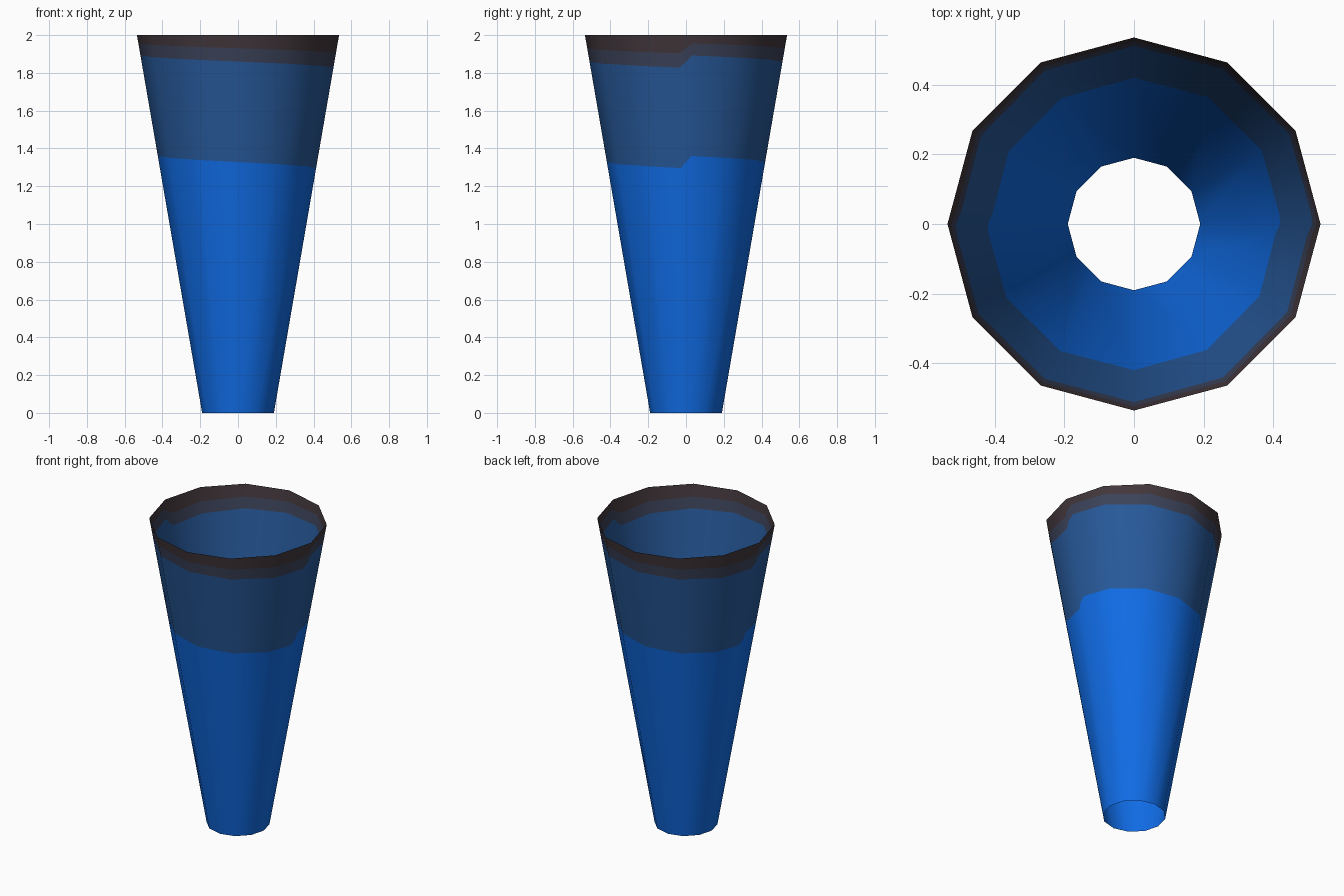
import bpy, bmesh, math
from mathutils import Vector

if "Cube" in bpy.data.objects:
    bpy.data.objects.remove(bpy.data.objects["Cube"])

SIDES, HEIGHT, R_BOTTOM, R_TOP = 12, 2.0, 0.19, 0.535
STEP = 0.13  # half width of the step in the bands, in units of one side


def srgb(r, g, b):
    lin = lambda c: c / 12.92 if c <= 0.04045 else ((c + 0.055) / 1.055) ** 2.4
    return (lin(r / 255), lin(g / 255), lin(b / 255), 1.0)


def rim_point(k):
    a = 2 * math.pi * k / SIDES
    return Vector((math.cos(a), math.sin(a), 0))


def direction(u):
    # point on the twelve-sided outline, u counted in sides
    k = math.floor(u)
    return rim_point(k).lerp(rim_point(k + 1), u - k)


def slant(u):
    # band edges fall along each half turn, then step back up
    h = u % 6
    if h < STEP / 2 or h > 6 - STEP / 2:
        return 0.0
    return 0.032 - 0.064 * (h - STEP) / (6 - 2 * STEP)


# Columns: the twelve corners plus the ends of both steps
columns = sorted([float(i) for i in range(SIDES)] +
                 [STEP, 6 - STEP, 6 + STEP, SIDES - STEP])

# Tapered open tube, cut into rows along the band edges
bm = bmesh.new()
grid, normals = [], []
slope = (R_TOP - R_BOTTOM) / HEIGHT
for u in columns:
    d = direction(u)
    a = 2 * math.pi * u / SIDES
    s = slant(u)
    col = []
    for z in (0, 1.328 + s, 1.86 + s, 1.93 + s * 0.8, HEIGHT):
        r = R_BOTTOM + slope * z
        col.append(bm.verts.new((d.x * r, d.y * r, z)))
        normals.append(Vector((math.cos(a), math.sin(a), -slope)).normalized())
    grid.append(col)
for i, col in enumerate(grid):
    nxt = grid[(i + 1) % len(grid)]
    for j in range(4):
        f = bm.faces.new((col[j], nxt[j], nxt[j + 1], col[j + 1]))
        f.material_index = j
        f.smooth = True

mesh = bpy.data.meshes.new("tapered_tube")
bm.to_mesh(mesh)
bm.free()
mesh.normals_split_custom_set_from_vertices(normals)

# Band colours from bottom to top
for name, rgb in (("bright blue", (16, 108, 230)), ("dull blue", (39, 89, 154)),
                  ("slate", (60, 67, 90)), ("dark brown", (66, 55, 60))):
    mat = bpy.data.materials.new(name)
    mat.diffuse_color = srgb(*rgb)
    mat.use_nodes = True
    mat.node_tree.nodes["Principled BSDF"].inputs["Base Color"].default_value = mat.diffuse_color
    mesh.materials.append(mat)

tube = bpy.data.objects.new("tapered_tube", mesh)
bpy.context.collection.objects.link(tube)
